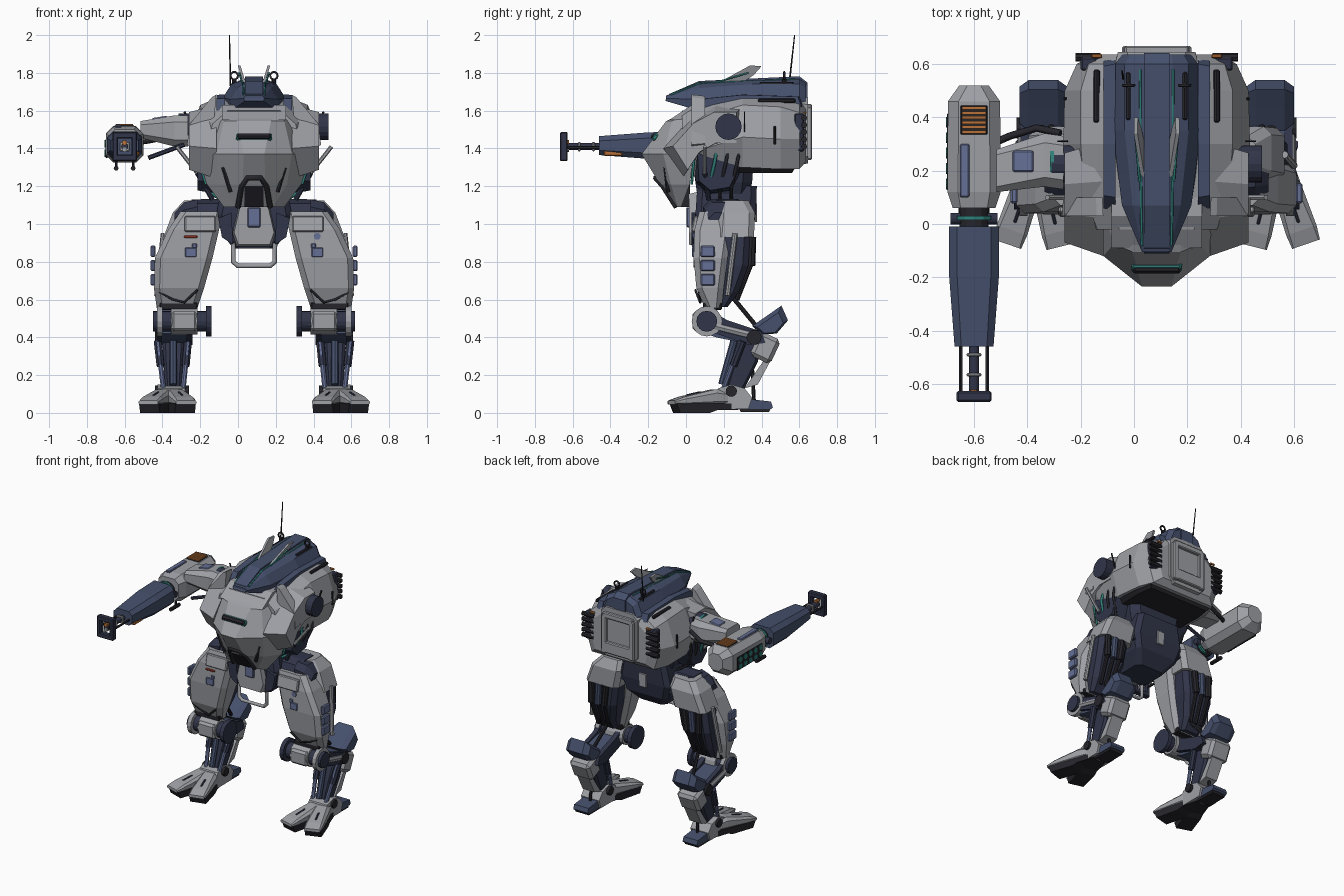
import bpy, bmesh, math
from mathutils import Vector, Matrix, Euler

CX = 0.085            # symmetry plane of the body (the single arm offsets the bounds)
def mat(name, r, g, b):
    m = bpy.data.materials.new(name); m.diffuse_color = (r, g, b, 1); return m
BLUE, PALE, GREY = mat("blue", .06, .08, .15), mat("pale_blue", .13, .16, .3), mat("grey", .34, .35, .375)
DARK, NAVY = mat("dark", .018, .018, .024), mat("navy", .03, .035, .065)
TEAL, ORANGE, RED = mat("teal", .03, .22, .2), mat("orange", .5, .17, .04), mat("red", .4, .05, .03)

def finish(name, bm, m=None, sym=False, M=None):
    if M: bm.transform(M)
    bmesh.ops.recalc_face_normals(bm, faces=bm.faces)
    me = bpy.data.meshes.new(name); bm.to_mesh(me); bm.free()
    ob = bpy.data.objects.new(name, me); bpy.context.collection.objects.link(ob)
    ob.location.x = CX
    me.materials.append(m or GREY)
    if sym: ob.modifiers.new("mirror", 'MIRROR').use_mirror_merge = False
    return ob

def loft(name, axis, secs, m=None, sym=False, M=None):
    put = {'x': lambda t, a, b: (t, a, b), 'y': lambda t, a, b: (a, t, b), 'z': lambda t, a, b: (a, b, t)}[axis]
    bm = bmesh.new()
    rings = [[bm.verts.new(put(t, a, b)) for a, b in pts] for t, pts in secs]
    for r, s in zip(rings, rings[1:]):
        for i in range(len(r)):
            j = (i + 1) % len(r)
            bm.faces.new((r[i], r[j], s[j], s[i]))
    bm.faces.new(rings[0]); bm.faces.new(rings[-1])
    return finish(name, bm, m, sym, M)

def prism(name, axis, lo, hi, pts, m=None, sym=False, s=1, M=None):
    ca = sum(p[0] for p in pts) / len(pts); cb = sum(p[1] for p in pts) / len(pts)
    return loft(name, axis, [(lo, pts), (hi, [(ca + (a - ca) * s, cb + (b - cb) * s) for a, b in pts])], m, sym, M)

def half(pts):        # symmetric ring from its right half
    return pts + [(-a, b) for a, b in reversed(pts)]
def cham(a0, a1, b0, b1, c):   # chamfered rectangle
    return [(a0 + c, b0), (a1 - c, b0), (a1, b0 + c), (a1, b1 - c), (a1 - c, b1), (a0 + c, b1), (a0, b1 - c), (a0, b0 + c)]

def box(name, c, size, m=None, sym=False, rot=(0, 0, 0), bev=.006):
    bm = bmesh.new(); bmesh.ops.create_cube(bm, size=1)
    bmesh.ops.scale(bm, vec=size, verts=bm.verts)
    if bev: bmesh.ops.bevel(bm, geom=bm.edges[:], offset=min(bev, min(size) * .3), segments=1, affect='EDGES')
    return finish(name, bm, m, sym, Matrix.Translation(c) @ Euler([math.radians(r) for r in rot]).to_matrix().to_4x4())

def rod(name, p, q, r, m=None, sym=False, n=12, r2=None):
    p, q = Vector(p), Vector(q); d = q - p; bm = bmesh.new()
    bmesh.ops.create_cone(bm, cap_ends=True, segments=n, radius1=r, radius2=r if r2 is None else r2, depth=d.length)
    return finish(name, bm, m, sym, Matrix.Translation((p + q) / 2) @ d.to_track_quat('Z', 'Y').to_matrix().to_4x4())

def pipe(name, pts, r, m=None, sym=False, closed=False):
    cu = bpy.data.curves.new(name, 'CURVE'); cu.dimensions = '3D'; cu.bevel_depth = r; cu.bevel_resolution = 1
    sp = cu.splines.new('POLY'); sp.points.add(len(pts) - 1); sp.use_cyclic_u = closed; cu.use_fill_caps = True
    for k, p in zip(sp.points, pts): k.co = (*p, 1)
    ob = bpy.data.objects.new(name, cu); bpy.context.collection.objects.link(ob); ob.location.x = CX
    cu.materials.append(m or GREY)
    if sym: ob.modifiers.new("mirror", 'MIRROR')
    return ob

# --- torso hull, cockpit, roof
loft("hull", 'y', [(y, half(p)) for y, p in [
    (-.02, [(.14, 1.60), (.22, 1.53), (.26, 1.36), (.15, 1.22)]),
    (.10, [(.18, 1.63), (.27, 1.57), (.33, 1.40), (.24, 1.28)]),
    (.30, [(.20, 1.665), (.285, 1.63), (.35, 1.46), (.30, 1.30)]),
    (.50, [(.20, 1.665), (.285, 1.62), (.345, 1.45), (.29, 1.29)]),
    (.60, [(.18, 1.65), (.255, 1.59), (.30, 1.45), (.25, 1.29)]),
    (.635, [(.14, 1.61), (.21, 1.55), (.235, 1.45), (.20, 1.33)])]])
prism("hull_underside", 'z', 1.30, 1.27, half([(.26, .58), (.28, .45), (.27, .14)]), DARK, s=.9)
loft("cockpit_shell", 'z', [(z, half([(c, yf), (mm, ym), (w, yb)])) for z, c, yf, mm, ym, w, yb in [
    (1.61, .09, .03, .15, .05, .17, .15), (1.545, .09, -.105, .16, -.075, .20, .05),
    (1.37, .055, -.235, .20, -.12, .30, .04), (1.21, .06, -.138, .175, -.08, .25, .02),
    (1.09, .06, -.05, .10, -.045, .16, -.025)]])
box("visor_frame", (0, -.163, 1.46), (.19, .03, .04), TEAL, rot=(-37.7, 0, 0), bev=.009)
box("visor_slot", (0, -.169, 1.463), (.18, .03, .033), DARK, rot=(-37.7, 0, 0), bev=.008)
rod("cockpit_slit", (.165, -.11, 1.30), (.125, -.095, 1.17), .011, DARK, True, 6)
pipe("chin_arch", [(-.085, -.05, 1.09), (-.065, -.12, 1.2), (-.035, -.16, 1.245), (.035, -.16, 1.245), (.065, -.12, 1.2), (.085, -.05, 1.09)], .016, DARK)
prism("chin_recess", 'x', -.05, .05, [(-.15, 1.23), (-.06, 1.09), (.02, 1.09), (.02, 1.23)], DARK)
pipe("cockpit_trim", [(.20, .055, 1.545), (.305, .045, 1.37), (.255, .03, 1.21)], .007, TEAL, True)
prism("brow_plate", 'x', -.17, .17, [(-.09, 1.55), (.03, 1.63), (.1, 1.63), (.1, 1.56)])
prism("shoulder_armour", 'x', .20, .345, [(-.12, 1.40), (.02, 1.555), (.16, 1.63), (.31, 1.63), (.31, 1.42), (.17, 1.42), (.06, 1.36), (-.02, 1.24)], None, True, s=.78)
# front wing plates that rise to a point beside the roof
prism("shoulder_crest", 'y', .03, .10, [(.20, 1.685), (.225, 1.67), (.34, 1.53), (.355, 1.42), (.30, 1.38), (.21, 1.56)], None, True, s=.95)
rod("shoulder_disc", (.30, .225, 1.515), (.395, .225, 1.515), .07, NAVY, True, 16)
loft("roof_cowl", 'y', [(y, half(p)) for y, p in [
    (-.105, [(.045, 1.68), (.05, 1.675), (.055, 1.665), (.05, 1.65)]),
    (.07, [(.055, 1.745), (.09, 1.72), (.13, 1.66), (.12, 1.60)]),
    (.35, [(.06, 1.76), (.12, 1.74), (.165, 1.67), (.17, 1.62)]),
    (.60, [(.06, 1.768), (.12, 1.74), (.155, 1.66), (.15, 1.62)]),
    (.635, [(.055, 1.745), (.10, 1.72), (.13, 1.65), (.13, 1.62)])]], BLUE)
spine = [(-.11, 1.655), (-.09, 1.688), (.07, 1.757), (.60, 1.782), (.642, 1.75), (.642, 1.65), (.1, 1.65)]
prism("roof_spine", 'x', -.048, .048, spine, BLUE)
pipe("roof_light_line", [(.055, -.08, 1.685), (.058, .07, 1.745), (.062, .58, 1.766)], .005, TEAL, True)
box("roof_vent", (.105, .48, 1.742), (.02, .18, .018), DARK, True, (0, 25, 0))
prism("roof_rail", 'x', .155, .20, [(.05, 1.60), (.1, 1.665), (.3, 1.685), (.6, 1.675), (.62, 1.62)], BLUE, True, s=.97)
box("roof_slot", (.225, .48, 1.652), (.022, .2, .02), DARK, True, (0, 25, 0))
lean = Matrix.Identity(4); lean[0][2] = .3; lean[0][3] = -.3 * 1.74
prism("roof_fin", 'x', .042, .056, [(.14, 1.73), (.34, 1.84), (.40, 1.835), (.36, 1.79), (.3, 1.75)], None, True, M=lean)
pipe("fin_light", [(.064, .16, 1.75), (.079, .33, 1.80)], .005, TEAL, True)
pipe("lifting_ring", [(.105 + .02 * math.cos(a), .52, 1.785 + .02 * math.sin(a)) for a in [i * math.pi / 5 for i in range(10)]], .006, DARK, True, True)
rod("ring_base", (.105, .52, 1.72), (.105, .52, 1.77), .012, DARK, True, 8)
rod("antenna", (-.125, .545, 1.73), (-.13, .575, 2.0), .005, DARK, n=6, r2=.003)
# --- back: recessed hatch frame, exhausts, side seam details
prism("back_pack", 'y', .60, .645, cham(-.155, .155, 1.31, 1.68, .04), None, s=.94)
for a, b, w, h in [(-.11, 1.48, .04, .28), (.11, 1.48, .04, .28), (0, 1.615, .24, .04), (0, 1.385, .24, .08)]:
    box("hatch_frame", (a, .65, b), (w, .035, h))
for i in range(5):
    rod("exhaust_pipe", (.21, .625, 1.41 + i * .038), (.305, .625, 1.41 + i * .038), .016, DARK, True, 8)
box("exhaust_mount", (.255, .60, 1.485), (.06, .05, .2), NAVY, True)
box("tail_light", (.225, .63, 1.59), (.04, .015, .012), ORANGE, True)
box("side_slot", (.343, .47, 1.47), (.014, .012, .1), DARK, True)
box("side_seam", (.337, .31, 1.5), (.012, .006, .2), DARK, True, (0, 18, 0))
# --- waist and pelvis
loft("waist", 'z', [(1.36, cham(-.22, .22, .03, .36, .05)), (1.22, cham(-.20, .20, .05, .35, .05)), (1.08, cham(-.15, .15, .07, .32, .04))], NAVY)
prism("waist_guard", 'x', .20, .30, [(.04, 1.40), (.30, 1.42), (.30, 1.30), (.24, 1.18), (.12, 1.16), (.05, 1.22)], NAVY, True, s=.85)
for i in range(3):
    y = .12 + i * .06
    pipe("waist_hose", [(.31, y + .05, 1.43), (.32, y + .03, 1.32), (.27, y, 1.19), (.16, y, 1.12)], .009, DARK if i else TEAL, True)
loft("pelvis", 'z', [(1.20, cham(-.17, .17, .06, .375, .03)), (1.05, cham(-.20, .20, .05, .37, .03)), (.95, cham(-.17, .17, .05, .35, .03)), (.87, cham(-.11, .11, .07, .28, .03))], NAVY)
prism("pelvis_front_plate", 'y', .06, .015, half([(.055, 1.17), (.085, 1.08), (.115, .95), (.09, .88)]), None, s=.92)
box("pelvis_panel", (0, .012, 1.035), (.07, .02, .105), PALE)
prism("pelvis_side_plate", 'y', .06, .03, [(.12, 1.06), (.19, 1.03), (.17, .93), (.11, .89)], NAVY, True)
box("pelvis_back_plate", (0, .37, 1.06), (.06, .014, .1), GREY)
pipe("tow_bar", [(-.11, .05, .90), (-.11, .05, .80), (-.085, .05, .778), (.085, .05, .778), (.11, .05, .80), (.11, .05, .90)], .013)
prism("hip_yoke", 'x', .12, .33, [(.08, 1.04), (.11, 1.11), (.17, 1.135), (.27, 1.135), (.33, 1.09), (.34, 1.0), (.1, .98)], NAVY, True, s=.92)
loft("hip_arch", 'x', [(.30, cham(.09, .32, .98, 1.13, .04)), (.37, cham(.10, .31, .98, 1.115, .04)), (.42, cham(.12, .30, .98, 1.06, .03))], NAVY, True)
rod("hip_strut", (.41, .10, 1.41), (.30, .10, 1.27), .011, None, True, 6)
rod("hip_strut_lower", (.30, .10, 1.27), (.22, .12, 1.13), .014, NAVY, True, 8)
# --- thighs
loft("thigh_armour", 'z', [(z, cham(a, b, c, d, .03)) for z, a, b, c, d in [
    (1.065, .165, .39, .07, .22), (.97, .185, .455, .045, .24), (.82, .22, .525, .04, .22),
    (.66, .265, .53, .055, .2), (.555, .30, .515, .10, .19)]], None, True)
loft("thigh_rear_cap", 'z', [(1.125, cham(.2, .37, .19, .33, .03)), (1.06, cham(.19, .43, .17, .365, .03)), (.93, cham(.22, .48, .16, .36, .03))], None, True)
loft("thigh_rear", 'z', [(.95, cham(.235, .47, .18, .34, .03)), (.78, cham(.26, .49, .18, .33, .03)), (.64, cham(.3, .48, .16, .28, .03)), (.56, cham(.32, .46, .14, .22, .02))], NAVY, True)
for i in range(3):
    rod("thigh_piston", (.31 + i * .06, .35, .93), (.33 + i * .05, .345, .78), .022, BLUE if i == 1 else DARK, True, 8)
    rod("thigh_piston_rod", (.33 + i * .05, .345, .79), (.345 + i * .04, .27, .60), .013, DARK, True, 8)
    box("thigh_side_pad", (.535, .115, .705 + i * .075), (.025, .075, .06), PALE, True)
rod("thigh_side_rod", (.48, .26, .95), (.515, .22, .62), .014, None, True, 8)
box("thigh_top_panel", (.285, .047, 1.00), (.165, .025, .085), None, True, (-12, 0, 0))
box("thigh_marking", (.335, .038, .85), (.06, .012, .05), PALE, True)
box("thigh_marking_tab", (.315, .038, .885), (.025, .012, .025), PALE, True)
box("thigh_bar", (-.335, .04, .932), (.07, .012, .014), RED)
rod("thigh_badge_disc", (.335, .06, .935), (.335, .037, .935), .018, PALE, n=12)
pipe("thigh_chevron", [(.30, .05, .65), (.37, .075, .585), (.43, .08, .60), (.50, .07, .64)], .007, DARK, True)
# --- knees and lower legs
rod("knee_axle", (.235, .11, .485), (.53, .11, .485), .055, NAVY, True, 16)
rod("knee_barrel", (.30, .11, .485), (.44, .11, .485), .07, None, True, 16)
box("knee_block", (.37, .085, .485), (.14, .10, .105), None, True, bev=.015)
for a in (.225, .485):
    rod("knee_disc", (a, .11, .485), (a + .03, .11, .485), .08, GREY if a > .4 else NAVY, True, 16)
rod("knee_cap", (.51, .11, .485), (.535, .11, .485), .055, NAVY, True, 12)
rod("knee_piston", (.36, .24, .62), (.40, .38, .45), .012, DARK, True, 8)
box("knee_bridge", (.40, .14, .565), (.2, .1, .04), DARK, True)
beam = [(.09, .44), (.15, .53), (.22, .49), (.40, .43), (.42, .37), (.33, .36), (.16, .42)]
for lo, hi in ((.325, .36), (.48, .51)):
    prism("calf_beam", 'x', lo, hi, beam, NAVY, True)
rod("calf_tube", (.50, .15, .46), (.50, .35, .41), .022, None, True, 8)
prism("calf_core", 'x', .355, .49, [(.1, .42), (.14, .49), (.4, .43), (.4, .35), (.16, .40)], BLUE, True)
hock = [(.35, .46), (.43, .515), (.505, .568), (.54, .49), (.48, .42), (.40, .415)]
loft("hock_guard", 'x', [(u, [(.45 + (y - .45) * s, .44 + (z - .44) * s) for y, z in hock])
     for u, s in [(.335, .72), (.37, 1), (.48, 1), (.515, .72)]], BLUE, True)
rod("hock_axle", (.33, .36, .40), (.525, .36, .40), .04, DARK, True, 12)
box("hock_housing", (.43, .42, .345), (.16, .12, .14), None, True, (-25, 0, 0), .02)
loft("shin", 'z', [(.39, cham(.37, .485, .30, .41, .015)), (.27, cham(.375, .48, .25, .38, .015)), (.11, cham(.385, .47, .20, .30, .015))], NAVY, True)
prism("shin_rear_plate", 'x', .38, .475, [(.42, .29), (.45, .28), (.38, .15), (.31, .13)], None, True)
for a, b in ((.35, .375), (.51, .48)):
    rod("shin_piston", (a, .29, .38), (b, .20, .13), .014, PALE, True, 8)
    rod("shin_piston_sleeve", (a, .30, .38), (a * .5 + b * .5, .25, .25), .022, NAVY, True, 8)
rod("shin_front_rod", (.428, .26, .40), (.428, .19, .15), .02, BLUE, True, 8)
# --- feet: two splayed toes and a heel
def turn(c, deg): return Matrix.Translation(c) @ Matrix.Rotation(math.radians(deg), 4, 'Z') @ Matrix.Translation(-Vector(c))
for deg in (-14, 19):
    M = turn((.445, .26, 0), deg)
    loft("toe_plate", 'y', [(-.095, cham(.39, .50, .045, .065, .006)), (-.04, cham(.385, .505, .04, .085, .012)), (.14, cham(.39, .50, .04, .125, .02)), (.26, cham(.40, .49, .04, .11, .02))], None, True, M)
    prism("toe_sole", 'x', .39, .50, [(-.085, .05), (-.065, .0), (.1, .0), (.14, .014), (.26, .014), (.26, .05)], DARK, True, M=M)
    box("toe_groove", (.445, .03, .10), (.012, .08, .012), NAVY, True, (13, 0, 0)).data.transform(M)
prism("ankle", 'x', .365, .51, [(.14, .08), (.17, .13), (.24, .15), (.31, .13), (.35, .08), (.33, .02), (.16, .02)], None, True)
rod("ankle_axle", (.345, .24, .115), (.525, .24, .115), .03, DARK, True, 12)
prism("heel", 'x', .38, .495, [(.29, .09), (.36, .07), (.45, .06), (.46, .03), (.45, .02), (.30, .02)], BLUE, True)
prism("heel_sole", 'x', .385, .49, [(.28, .025), (.45, .025), (.44, .005), (.29, .005)], DARK, True)
rod("heel_rod", (.428, .35, .25), (.428, .36, .06), .01, DARK, True, 6)
# --- arm (one side only)
A = -.685             # arm axis relative to the body plane
loft("upper_arm", 'x', [(-.35, cham(.13, .33, 1.41, 1.575, .035)), (-.42, cham(.14, .34, 1.41, 1.575, .035)), (-.60, cham(.12, .28, 1.455, 1.545, .02))])
box("upper_arm_panel", (-.50, .235, 1.558), (.08, .08, .018), PALE, False, (0, -9, 0))
rod("shoulder_ring", (-.385, .235, 1.495), (-.40, .235, 1.495), .09, TEAL, n=16)
pipe("arm_hose", [(-.36, .34, 1.5), (-.45, .36, 1.46), (-.55, .33, 1.44), (-.62, .3, 1.43)], .014, DARK)
rod("arm_strut", (-.56, .15, 1.35), (-.37, .15, 1.42), .012, NAVY, n=6)
loft("forearm_housing", 'y', [(y, cham(A - w, A + w, b, t, c)) for y, w, b, t, c in [
    (.06, .08, 1.345, 1.50, .03), (.12, .10, 1.325, 1.515, .04), (.46, .098, 1.325, 1.52, .04), (.52, .055, 1.37, 1.49, .03)]])
box("forearm_vent_tray", (A, .39, 1.518), (.10, .11, .01), DARK)
for i in range(6):
    box("forearm_vent", (A, .345 + i * .018, 1.522), (.09, .011, .016), ORANGE, bev=0)
box("forearm_panel", (A - .035, .2, 1.518), (.035, .2, .015), PALE)
box("pod_plate", (A - .095, .27, 1.40), (.014, .29, .10), DARK)
for i in range(10):
    y, z = .15 + i % 5 * .058, 1.375 + i // 5 * .05
    rod("pod_tube", (A - .09, y, z), (A - .106, y, z), .02, TEAL, n=8)
rod("wrist_axle", (A - .088, .02, 1.415), (A + .088, .02, 1.415), .022, NAVY, n=12)
rod("wrist_ring", (A, .03, 1.415), (A, .015, 1.415), .07, TEAL, n=12)
rod("wrist", (A, .1, 1.415), (A, -.05, 1.415), .055, DARK, n=12)
loft("gun_shroud", 'y', [(y, cham(A - w, A + w, b, t, c)) for y, w, b, t, c in [
    (-.01, .093, 1.345, 1.49, .03), (-.2, .093, 1.345, 1.485, .03), (-.46, .073, 1.365, 1.465, .025)]], BLUE)
box("gun_light", (A + .06, -.385, 1.375), (.03, .1, .03), ORANGE)
rod("barrel", (A, -.44, 1.41), (A, -.65, 1.41), .019, NAVY)
for s in (-1, 1):
    rod("barrel_rail", (A + s * .05, -.44, 1.405), (A + s * .05, -.64, 1.405), .008, DARK, n=6)
    rod("sensor_stub", (A + s * .045, .12, 1.295), (A + s * .045, .02, 1.295), .013, DARK, n=8)
    rod("stub_mount", (A + s * .045, .08, 1.295), (A + s * .045, .08, 1.34), .008, DARK, n=6)
    box("muzzle_side", (A + s * .05, -.647, 1.41), (.03, .04, .155), NAVY)
    box("muzzle_cap", (A, -.647, 1.41 + s * .06), (.1, .04, .035), NAVY)
for y in (-.49, -.565):
    box("barrel_clamp", (A, y, 1.41), (.055, .014, .05))
for z in (1.395, 1.43):
    rod("muzzle_bore", (A, -.658, z), (A, -.62, z), .014, ORANGE if z > 1.4 else None, n=10)
